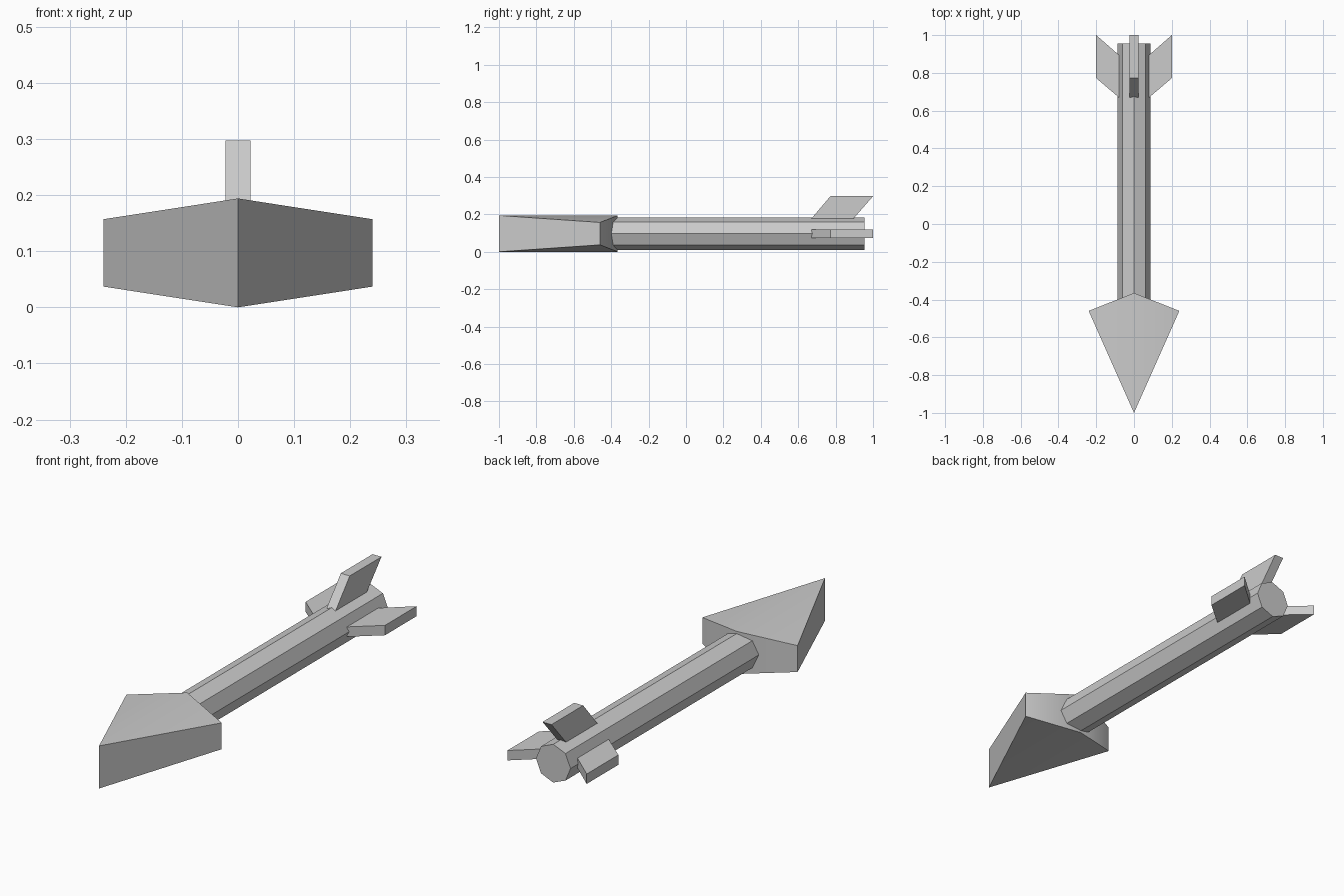
import bpy, bmesh, math
from mathutils import Matrix, Vector

cube = bpy.data.objects.get("Cube")
if cube:
    bpy.data.objects.remove(cube, do_unlink=True)

AXIS_Z = 0.097  # height of the arrow's long axis

grey = bpy.data.materials.new("light_grey")
grey.use_nodes = True
grey.diffuse_color = (0.6, 0.6, 0.6, 1)
grey.node_tree.nodes["Principled BSDF"].inputs["Base Color"].default_value = (0.6, 0.6, 0.6, 1)


def finish(name, bm):
    bmesh.ops.recalc_face_normals(bm, faces=bm.faces)
    mesh = bpy.data.meshes.new(name)
    bm.to_mesh(mesh)
    bm.free()
    mesh.materials.append(grey)
    obj = bpy.data.objects.new(name, mesh)
    obj.location.z = AXIS_Z
    bpy.context.collection.objects.link(obj)
    return obj


def loft(bm, lower, upper):
    """Close a solid between two matching outlines."""
    a = [bm.verts.new(p) for p in lower]
    b = [bm.verts.new(p) for p in upper]
    n = len(a)
    for i in range(n):
        j = (i + 1) % n
        bm.faces.new((a[i], a[j], b[j], b[i]))
    return a, b


# Octagonal shaft
bm = bmesh.new()
front, back = -0.4, 0.955
place = Matrix.Translation((0, (front + back) / 2, 0)) @ Matrix.Rotation(math.pi / 2, 4, 'X')
bmesh.ops.create_cone(bm, cap_ends=True, segments=8, radius1=0.087, radius2=0.087,
                      depth=back - front, matrix=place)
finish("shaft", bm)

# Wedge head: x, y and half thickness of each corner
corners = [(0, -1, 0.097), (0.24, -0.46, 0.06), (0, -0.365, 0.097), (-0.24, -0.46, 0.06)]
bm = bmesh.new()
rings = loft(bm, [(x, y, -h) for x, y, h in corners], [(x, y, h) for x, y, h in corners])
for tip, left, rear, right in rings:
    bm.faces.new((tip, left, rear))
    bm.faces.new((tip, rear, right))
head = finish("arrow_head", bm)
bpy.ops.object.select_all(action='DESELECT')
head.select_set(True)
bpy.context.view_layer.objects.active = head
bpy.ops.object.shade_smooth_by_angle(angle=math.radians(44))

# Three swept fins turned around the shaft: distance from axis, y
profile = [(0.08, 0.67), (0.2, 0.772), (0.2, 1.0), (0.08, 0.895)]
for name, angle in (("left_fin", 0), ("top_fin", -90), ("right_fin", 180)):
    turn = Matrix.Rotation(math.radians(angle), 3, 'Y')
    bm = bmesh.new()
    sides = [[turn @ Vector((r, y, t)) for r, y in profile] for t in (-0.0225, 0.0225)]
    for ring in loft(bm, *sides):
        bm.faces.new(ring)
    finish(name, bm)
